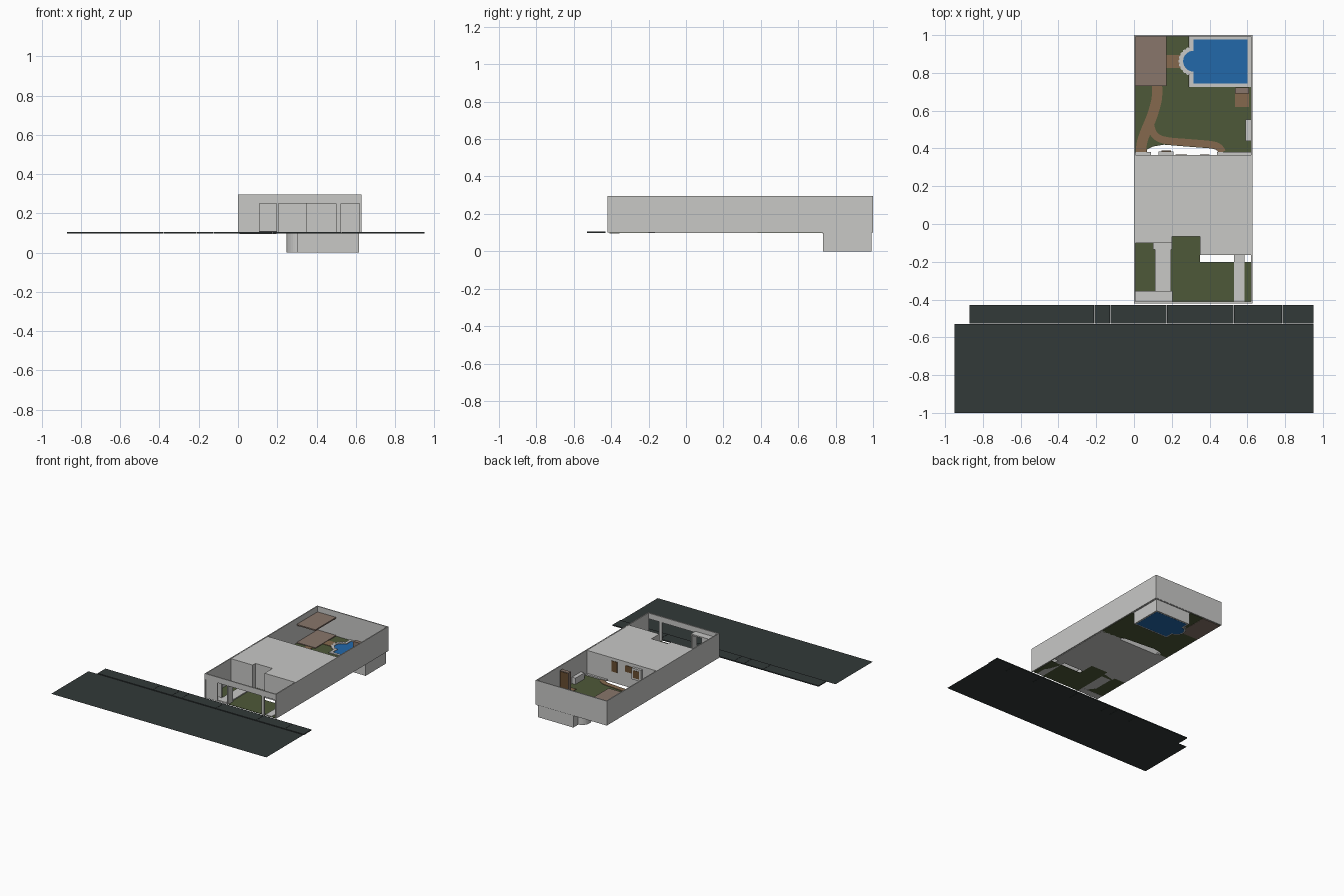
import bpy, bmesh, math

if "Cube" in bpy.data.objects:
    bpy.data.objects.remove(bpy.data.objects["Cube"])


def material(name, rgb):
    m = bpy.data.materials.new(name)
    m.diffuse_color = (*rgb, 1)
    m.use_nodes = True
    m.node_tree.nodes["Principled BSDF"].inputs["Base Color"].default_value = m.diffuse_color
    return m


WALL = material("light_grey", (0.578, 0.578, 0.565))
GRASS = material("grass_green", (0.076, 0.098, 0.040))
WATER = material("pool_blue", (0.016, 0.138, 0.402))
PATH = material("path_brown", (0.235, 0.141, 0.074))
DECK = material("deck_taupe", (0.246, 0.181, 0.147))
ROAD = material("asphalt", (0.032, 0.041, 0.040))
WOOD = material("dark_wood", (0.14, 0.075, 0.03))
G = 0.10     # ground level
TOP = 0.295  # wall top


def finish(name, bm, mat):
    bmesh.ops.recalc_face_normals(bm, faces=bm.faces)
    me = bpy.data.meshes.new(name)
    bm.to_mesh(me)
    bm.free()
    me.materials.append(mat)
    ob = bpy.data.objects.new(name, me)
    bpy.context.collection.objects.link(ob)
    return ob


def prism(name, pts, z0, z1, mat):
    """Extrude a plan outline from z0 to z1."""
    bm = bmesh.new()
    f = bm.faces.new([bm.verts.new((x, y, z0)) for x, y in pts])
    r = bmesh.ops.extrude_face_region(bm, geom=[f])
    for v in r["geom"]:
        if isinstance(v, bmesh.types.BMVert):
            v.co.z = z1
    return finish(name, bm, mat)


def box(name, x0, x1, y0, y1, z0, z1, mat):
    return prism(name, [(x0, y0), (x1, y0), (x1, y1), (x0, y1)], z0, z1, mat)


def ring(name, outer, inner, z0, z1, mat):
    """Hollow wall between two matching plan outlines."""
    bm = bmesh.new()
    loops = [[bm.verts.new((x, y, z)) for x, y in o]
             for o, z in ((outer, z0), (outer, z1), (inner, z1), (inner, z0))]
    n = len(outer)
    for k in range(4):
        a, b = loops[k], loops[(k + 1) % 4]
        for i in range(n):
            j = (i + 1) % n
            bm.faces.new((a[i], a[j], b[j], b[i]))
    return finish(name, bm, mat)


def smooth_line(p, steps=5):
    """Catmull-Rom through the points."""
    q = [p[0]] + p + [p[-1]]
    out = []
    for i in range(1, len(q) - 2):
        for s in range(steps):
            t = s / steps
            out.append(tuple(0.5 * (2 * b + (c - a) * t + (2 * a - 5 * b + 4 * c - d) * t * t
                                    + (3 * b - a - 3 * c + d) * t ** 3)
                             for a, b, c, d in zip(q[i - 1], q[i], q[i + 1], q[i + 2])))
    return out + [p[-1]]


def strip(name, pts, w, z0, z1, mat):
    """Band of width w along a smoothed centre line."""
    c = smooth_line(pts)
    left, right = [], []
    for i, (x, y) in enumerate(c):
        a, b = c[max(i - 1, 0)], c[min(i + 1, len(c) - 1)]
        dx, dy = b[0] - a[0], b[1] - a[1]
        l = math.hypot(dx, dy)
        left.append((x - dy / l * w / 2, y + dx / l * w / 2))
        right.append((x + dy / l * w / 2, y - dx / l * w / 2))
    return prism(name, left + right[::-1], z0, z1, mat)


# road and pavement slabs
bm = bmesh.new()
bm.faces.new([bm.verts.new((x, y, G)) for x, y in
              ((-0.95, -1), (0.95, -1), (0.95, -0.53), (-0.95, -0.53))])
finish("road", bm, ROAD)
joints = [-0.87, -0.38, -0.21, -0.125, 0.175, 0.53, 0.785, 0.952]
for a, b in zip(joints, joints[1:]):
    box("pavement_slab", a, b - 0.002, -0.528, -0.43, G - 0.003, G + 0.005, ROAD)

# boundary walls
W, T = 0.628, 0.008
box("left_wall", 0, T, -0.42, 1, G, TOP, WALL)
box("right_wall", W - T, W, -0.42, 1, G, TOP, WALL)
box("back_wall", T, W - T, 1 - T, 1, G, TOP, WALL)

# street front: beam, posts, entrance porch
box("front_beam", T, W - T, -0.42, -0.41, 0.25, TOP, WALL)
box("front_post", 0.50, 0.525, -0.42, -0.41, G, 0.25, WALL)
box("porch_post", 0.195, 0.205, -0.42, -0.355, G, 0.25, WALL)
box("porch_panel", T, 0.11, -0.418, -0.41, G, 0.25, WALL)
box("porch_back", T, 0.11, -0.363, -0.355, G, 0.25, WALL)
box("porch_roof", T, 0.205, -0.41, -0.355, 0.25, 0.26, WALL)
box("porch_floor", T, 0.195, -0.41, -0.355, G - 0.004, G + 0.008, WALL)

# house block
house = [(T, -0.10), (0.2, -0.10), (0.2, -0.065), (0.35, -0.065), (0.35, -0.165),
         (W - T, -0.165), (W - T, 0.365), (T, 0.365)]
prism("house", house, G - 0.003, TOP - 0.002, WALL)
box("back_window_large", 0.35, 0.40, 0.365, 0.369, 0.185, 0.27, WOOD)
box("back_window_small", 0.22, 0.28, 0.365, 0.369, 0.215, 0.265, WOOD)
box("back_bay", 0.13, 0.21, 0.365, 0.385, 0.18, 0.27, WALL)
box("back_bay_window", 0.145, 0.195, 0.385, 0.388, 0.195, 0.255, WOOD)
box("back_step_left", T, 0.09, 0.365, 0.38, G - 0.003, G + 0.01, WALL)
box("back_step_right", 0.44, W - T, 0.365, 0.382, G - 0.003, G + 0.01, WALL)

# front garden
prism("front_lawn", [(T, -0.41), (W - T, -0.41), (W - T, -0.20), (0.35, -0.20),
                     (0.35, -0.065), (0.2, -0.065), (0.2, -0.10), (T, -0.10)], G - 0.003, G, GRASS)
box("entry_path", 0.11, 0.195, -0.355, -0.135, G - 0.003, G + 0.008, WALL)
box("entry_step", 0.10, 0.2, -0.135, -0.10, G - 0.003, G + 0.01, WALL)
box("drive_path", 0.53, 0.585, -0.41, -0.165, G - 0.003, G + 0.005, WALL)

# back garden lawn, with the open gap beside the house
prism("back_lawn", [(T, 0.365), (T, 1 - T), (0.29, 1 - T), (0.29, 0.725), (W - T, 0.725),
                    (W - T, 0.365), (0.46, 0.365), (0.445, 0.39), (0.41, 0.40), (0.28, 0.41),
                    (0.16, 0.42), (0.10, 0.41), (0.07, 0.395), (0.065, 0.365)], G - 0.003, G, GRASS)
strip("garden_path", [(0.122, 0.73), (0.12, 0.66), (0.095, 0.57), (0.062, 0.49), (0.042, 0.43),
                      (0.038, 0.38)], 0.055, G, G + 0.003, PATH)
strip("garden_path_branch", [(0.085, 0.53), (0.11, 0.47), (0.17, 0.442), (0.30, 0.43), (0.41, 0.42),
                             (0.45, 0.405), (0.468, 0.38)], 0.038, G, G + 0.004, PATH)
box("pool_path", 0.17, 0.25, 0.825, 0.895, G, G + 0.003, PATH)

# shaded deck
box("deck_floor", T, 0.172, 0.73, 1 - T, G - 0.004, G + 0.006, DECK)
box("deck_roof", T, 0.172, 0.73, 1 - T, 0.24, 0.25, DECK)


# pool: rectangle with a round bay on its left side
def pool_outline(off):
    r, cx, cy = 0.055 + off, 0.315, 0.862
    a0 = math.acos(-off / r)
    arc = [a0 + (2 * math.pi - 2 * a0) * i / 16 for i in range(17)]
    x0, x1, y0, y1 = cx - off, 0.602 + off, 0.745 - off, 0.978 + off
    return ([(x0, y0), (x1, y0), (x1, y1), (x0, y1)]
            + [(cx + r * math.cos(a), cy + r * math.sin(a)) for a in arc])


prism("pool_water", pool_outline(0), 0.0, G + 0.001, WATER)
ring("pool_basin", pool_outline(0.013), pool_outline(0.001), 0.0, G, WALL)
ring("pool_coping", pool_outline(0.02), pool_outline(0), G - 0.003, G + 0.006, WALL)
for i in range(9):  # rounded edging stones around the bay
    a = math.radians(115 + 130 * i / 8)
    cx, cy = 0.315 + 0.069 * math.cos(a), 0.862 + 0.069 * math.sin(a)
    prism("edging_stone", [(cx + 0.011 * math.cos(k * math.pi / 5), cy + 0.011 * math.sin(k * math.pi / 5))
                           for k in range(10)], G - 0.003, G + 0.007, WALL)

# outdoor shower and counter against the right wall
box("shower_base", 0.535, 0.61, 0.62, 0.72, G, G + 0.005, PATH)
box("shower_screen", 0.535, 0.61, 0.69, 0.72, G, 0.27, DECK)
box("shower_boards", 0.537, 0.608, 0.72, 0.723, G + 0.01, 0.265, WOOD)
box("garden_counter", 0.59, W - T, 0.44, 0.553, G, 0.15, WALL)
